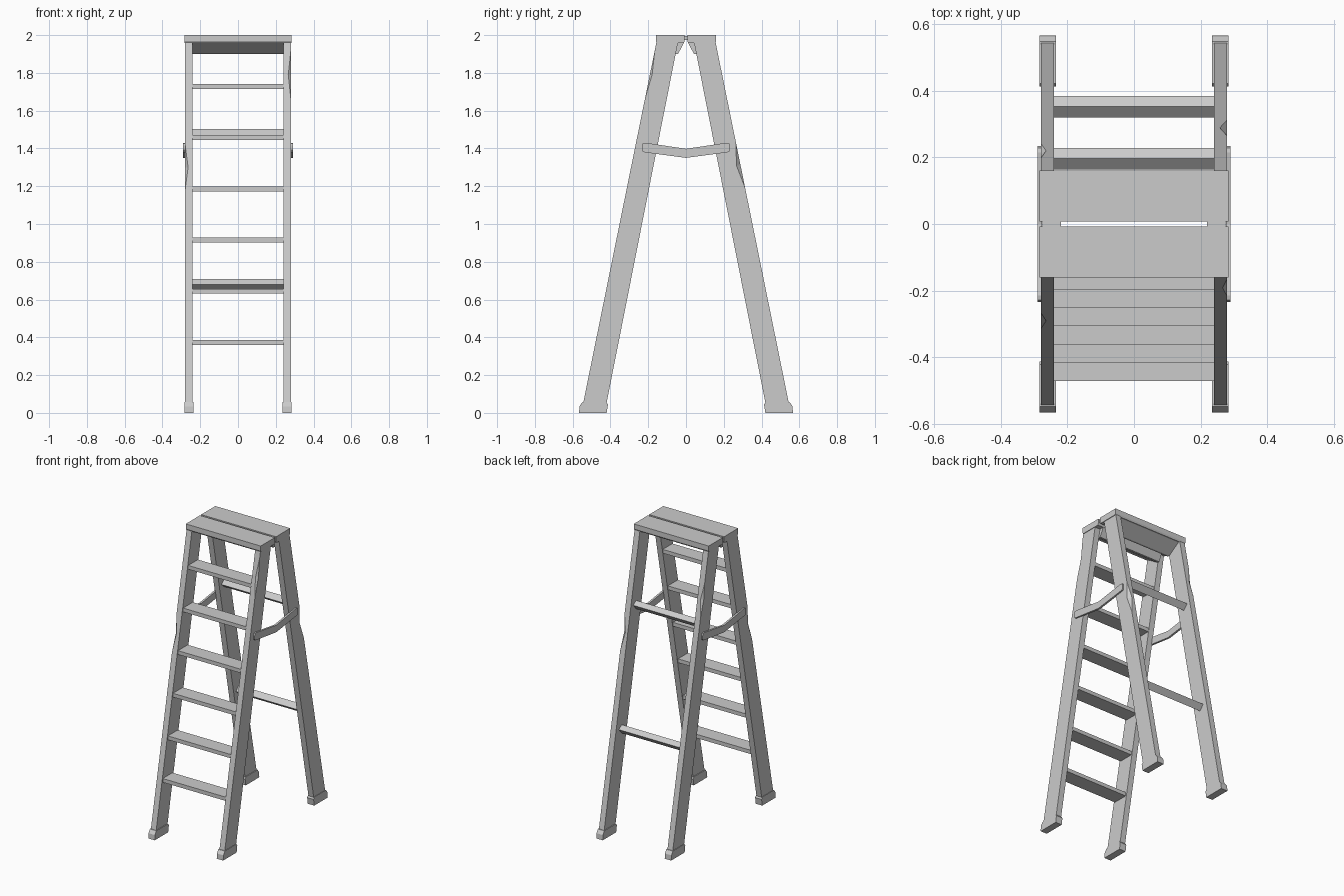
import bpy, bmesh
from mathutils import Vector

if "Cube" in bpy.data.objects:
    bpy.data.objects.remove(bpy.data.objects["Cube"])


def make(name, verts, faces):
    bm = bmesh.new()
    vs = [bm.verts.new(v) for v in verts]
    for f in faces:
        bm.faces.new([vs[i] for i in f])
    bmesh.ops.recalc_face_normals(bm, faces=bm.faces)
    me = bpy.data.meshes.new(name)
    bm.to_mesh(me)
    bm.free()
    ob = bpy.data.objects.new(name, me)
    bpy.context.collection.objects.link(ob)
    return ob


def extrude(name, profile, x0, x1):
    """Extrude a (y, z) profile along x."""
    n = len(profile)
    verts = [(x, y, z) for x in (x0, x1) for y, z in profile]
    faces = [list(range(n)), list(range(n, 2 * n))]
    faces += [[i, (i + 1) % n, n + (i + 1) % n, n + i] for i in range(n)]
    return make(name, verts, faces)


def box(name, x0, x1, y0, y1, z0, z1):
    return extrude(name, [(y0, z0), (y1, z0), (y1, z1), (y0, z1)], x0, x1)


def flip(profile, s):
    return [(y * s, z) for y, z in profile]


TOP_Z, LEAN = 1.96, 0.203


def outer_y(z):
    return 0.157 + (TOP_Z - z) * LEAN


def chip(leg, sx, sy, z, half, dx, dy):
    """Splintered notch on the outer corner of a leg."""
    c = Vector((sx * 0.28, sy * outer_y(z), z))
    axis = Vector((0, -sy * LEAN * half, half))
    pts = [c + axis, c - axis]
    pts += [c + Vector(p) for p in ((dx, 0, 0), (0, dy, 0), (-dx, 0, 0), (0, -dy, 0))]
    faces = [(e, 2 + i, 2 + (i + 1) % 4) for e in (0, 1) for i in range(4)]
    cutter = make("chip_cutter", pts, faces)
    cutter.hide_render = True
    cutter.hide_set(True)
    mod = leg.modifiers.new("chip", 'BOOLEAN')
    mod.operation, mod.solver, mod.object = 'DIFFERENCE', 'EXACT', cutter
    bpy.context.view_layer.update()
    dg = bpy.context.evaluated_depsgraph_get()
    leg.data = bpy.data.meshes.new_from_object(leg.evaluated_get(dg))
    leg.modifiers.clear()
    bpy.data.objects.remove(cutter)


leg_profile = [(outer_y(0.03), 0.03), (outer_y(TOP_Z), TOP_Z),
               (0.043, TOP_Z), (0.425, 0.03)]
foot_profile = [(0.566, 0), (0.564, 0.035), (0.548, 0.058),
                (0.422, 0.058), (0.413, 0.045), (0.42, 0)]
board_profile = [(0.007, 2.0), (0.16, 2.0), (0.16, 1.968),
                 (0.154, 1.957), (0.012, 1.957), (0.007, 1.968)]
apron_profile = [(0.012, 1.958), (0.042, 1.90), (0.055, 1.90), (0.145, 1.958)]
chips = {(-1, -1): (1.30, 0.12, 0.016, 0.02), (1, -1): (1.79, 0.13, 0.014, 0.012),
         (1, 1): (1.31, 0.12, 0.022, 0.022), (-1, 1): (1.65, 0.11, 0.016, 0.012)}

for sy, side in ((-1, "front"), (1, "back")):
    # legs and rubber feet
    for sx, hand in ((-1, "left"), (1, "right")):
        leg = extrude(f"{side}_{hand}_leg", flip(leg_profile, sy), sx * 0.24, sx * 0.28)
        chip(leg, sx, sy, *chips[sx, sy])
        extrude(f"{side}_{hand}_foot", flip(foot_profile, sy), sx * 0.235, sx * 0.284)
    # top board and the wedge beneath it
    extrude(f"{side}_top_board", flip(board_profile, sy), -0.284, 0.284)
    extrude(f"{side}_top_wedge", flip(apron_profile, sy), -0.24, 0.24)

# flat front steps
for i in range(6):
    z = 0.386 + i * 0.271
    y = -outer_y(z) + 0.005
    box(f"step_{i + 1}", -0.242, 0.242, y, y + 0.105, z - 0.026, z)

# tilted square rungs at the back
for name, y, z in (("lower_rung", 0.353, 0.71), ("upper_rung", 0.197, 1.502)):
    extrude(name, [(y, z), (y + 0.032, z - 0.022), (y, z - 0.058), (y - 0.033, z - 0.03)],
            -0.242, 0.242)

# bent spreader bars with rounded ends, and top hinges
half = [(0.0, 1.398), (0.215, 1.43), (0.229, 1.427), (0.234, 1.415),
        (0.234, 1.391), (0.227, 1.381), (0.215, 1.379), (0.0, 1.35)]
spreader = half + flip(half[-2:0:-1], -1)
for sx, hand in ((-1, "left"), (1, "right")):
    extrude(f"{hand}_spreader", spreader, sx * 0.276, sx * 0.29)
    box(f"{hand}_hinge", sx * 0.22, sx * 0.275, -0.015, 0.015, 1.975, 1.996)
